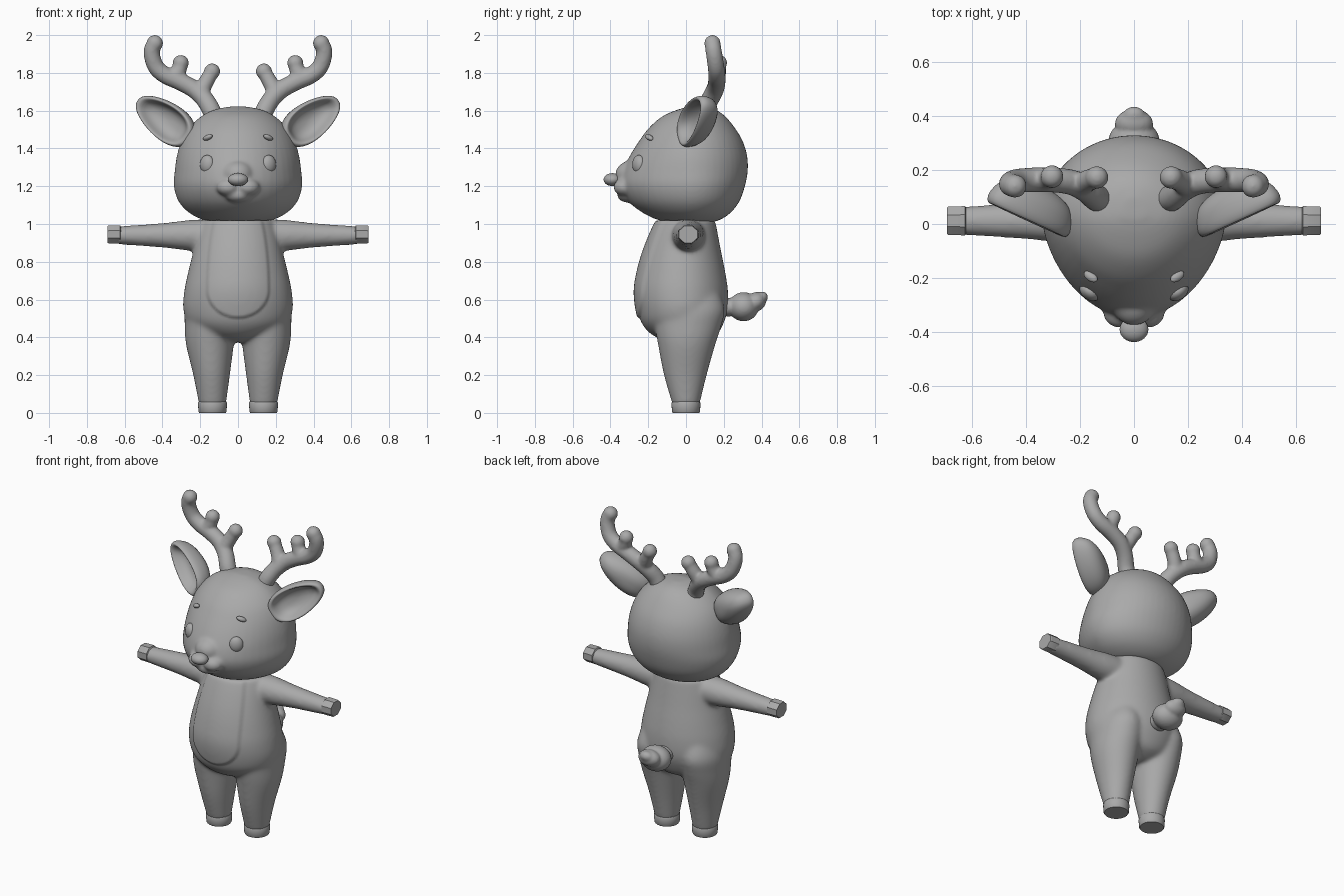
import bpy, bmesh, math
from mathutils import Vector, Matrix

cube = bpy.data.objects.get("Cube")
if cube:
    bpy.data.objects.remove(cube)

grey = bpy.data.materials.new("plain grey")
grey.use_nodes = True
GREY = (0.4, 0.4, 0.4, 1)
grey.diffuse_color = GREY
grey.node_tree.nodes["Principled BSDF"].inputs["Base Color"].default_value = GREY


def spline(rows, steps=5):
    """Pass a smooth curve through rows of numbers."""
    out = []
    for i in range(len(rows) - 1):
        quad = (rows[max(i - 1, 0)], rows[i], rows[i + 1], rows[min(i + 2, len(rows) - 1)])
        for k in range(steps):
            t = k / steps
            out.append([b + t / 2 * (c - a + t * (2 * a - 5 * b + 4 * c - d
                                                  + t * (3 * (b - c) + d - a)))
                        for a, b, c, d in zip(*quad)])
    return out + [list(rows[-1])]


def loft(bm, rings):
    """Skin a list of closed point rings and cap both ends."""
    rows = [[bm.verts.new(p) for p in ring] for ring in rings]
    n = len(rows[0])
    for a, b in zip(rows, rows[1:]):
        for i in range(n):
            bm.faces.new((a[i], a[(i + 1) % n], b[(i + 1) % n], b[i]))
    bm.faces.new(rows[0][::-1])
    bm.faces.new(rows[-1])


def level_ring(z, half, front, back, cx=0, power=1, n=48):
    """Horizontal ring; power above 1 draws the front to a point."""
    cy = min(max(0.03, front), back) if power > 1 else (front + back) / 2
    ring = []
    for i in range(n):
        t = math.tau * i / n
        c = math.cos(t)
        y = cy + (back - cy) * c if c > 0 else cy - (cy - front) * abs(c) ** power
        ring.append((cx + half * math.sin(t), y, z))
    return ring


def ball(bm, centre, radii, turn=None):
    m = Matrix.Translation(centre) @ (turn or Matrix()) @ Matrix.Diagonal((*radii, 1))
    bmesh.ops.create_uvsphere(bm, u_segments=32, v_segments=20, radius=1, matrix=m)


def tube(bm, path, r0, r1, tip):
    """Tapered round branch with a rounded tip."""
    pts = [Vector(p) for p in spline(path, 4)]
    rings = []
    for i, p in enumerate(pts):
        d = (pts[min(i + 1, len(pts) - 1)] - pts[max(i - 1, 0)]).normalized()
        u = d.cross(Vector((0, 1, 0))).normalized()
        v = d.cross(u)
        r = r0 + (r1 - r0) * i / (len(pts) - 1)
        rings.append([p + r * (u * math.cos(t) + v * math.sin(t))
                      for t in (math.tau * k / 20 for k in range(20))])
    loft(bm, rings)
    ball(bm, pts[-1], (tip, tip, tip))


def finish(name, bm, voxel=0, smooth=0, mirror=False, sharp=60):
    """Turn a bmesh into an object, optionally fused, smoothed and mirrored."""
    bmesh.ops.recalc_face_normals(bm, faces=bm.faces)
    mesh = bpy.data.meshes.new(name)
    bm.to_mesh(mesh)
    bm.free()
    mesh.materials.append(grey)
    ob = bpy.data.objects.new(name, mesh)
    bpy.context.collection.objects.link(ob)
    if voxel:
        mod = ob.modifiers.new("fuse", 'REMESH')
        mod.mode, mod.voxel_size = 'VOXEL', voxel
    if smooth:
        mod = ob.modifiers.new("soften", 'SMOOTH')
        mod.iterations, mod.factor = smooth, 0.5
    if mirror:
        ob.modifiers.new("mirror", 'MIRROR')
    bpy.ops.object.select_all(action='DESELECT')
    ob.select_set(True)
    bpy.context.view_layer.objects.active = ob
    for mod in list(ob.modifiers):
        bpy.ops.object.modifier_apply(modifier=mod.name)
    bpy.ops.object.shade_smooth_by_angle(angle=math.radians(sharp))
    return ob


# Head with a tapering face, bridge, chin and two muzzle lobes
bm = bmesh.new()
head = [(1.008, .12, -.08, .13), (1.022, .185, -.15, .18), (1.06, .26, -.23, .237),
        (1.12, .315, -.305, .283), (1.2, .34, -.345, .312), (1.28, .335, -.335, .327),
        (1.36, .324, -.298, .324), (1.44, .3, -.248, .3), (1.51, .26, -.195, .258),
        (1.57, .195, -.125, .208), (1.605, .125, -.045, .158), (1.622, .04, .02, .1)]
loft(bm, [level_ring(*row, power=1.22) for row in spline(head)])
ball(bm, (0, -.285, 1.262), (.085, .09, .075))
ball(bm, (0, -.31, 1.152), (.07, .055, .038))
for s in (-1, 1):
    ball(bm, (s * .053, -.325, 1.195), (.062, .06, .047))
finish("head", bm, .009, 16)

# Nose
bm = bmesh.new()
ball(bm, (0, -.39, 1.235), (.053, .046, .034))
finish("nose", bm)

# Eyes and brows
outward = Matrix.Rotation(math.radians(35), 4, 'Z')
bm = bmesh.new()
ball(bm, (.163, -.25, 1.315), (.042, .03, .05), outward)
finish("eyes", bm, mirror=True)
bm = bmesh.new()
ball(bm, (.16, -.194, 1.458), (.03, .017, .014),
     outward @ Matrix.Rotation(math.radians(20), 4, 'Y'))
finish("brows", bm, mirror=True)

# Ears: leaf outlines nested from the hollow, over the rim, to the rounded back
axis = Vector((.26, .12, .19)).normalized()
facing = Vector((.4, -.9, .02)).normalized()
side = facing.cross(axis).normalized()
centre = Vector((.395, .03, 1.552))
shells = [(.03, .06), (.4, .053), (.65, .03), (.78, 0), (.87, -.014), (.95, -.012),
          (1, .008), (.98, .035), (.88, .072), (.68, .1), (.38, .118), (.03, .122)]
bm = bmesh.new()
rings = []
for scale, depth in spline(shells, 2):
    ring = []
    for i in range(48):
        t = math.tau * i / 48
        width = .1 * math.copysign(abs(math.sin(t)) ** .85, math.sin(t)) * (1 - .2 * math.cos(t))
        ring.append(centre + scale * (axis * .185 * math.cos(t) + side * width) - facing * depth)
    rings.append(ring)
loft(bm, rings)
finish("ears", bm, smooth=2, mirror=True)

# Antlers: curved beam with two tines
bm = bmesh.new()
tube(bm, [(.125, .09, 1.56), (.145, .10, 1.61), (.18, .13, 1.665), (.235, .155, 1.715),
          (.31, .163, 1.755), (.38, .163, 1.785), (.43, .16, 1.825), (.453, .152, 1.88),
          (.455, .145, 1.925), (.44, .14, 1.957)], .05, .042, .044)
tube(bm, [(.2, .14, 1.69), (.17, .16, 1.75), (.137, .172, 1.808)], .044, .038, .043)
tube(bm, [(.345, .163, 1.77), (.315, .17, 1.81), (.303, .175, 1.853)], .044, .038, .043)
finish("antlers", bm, .008, 10, mirror=True)

# Body: torso, legs and arms fused together
bm = bmesh.new()
torso = [(.375, .09, -.09, .09), (.41, .18, -.175, .16), (.47, .262, -.232, .197),
         (.55, .29, -.257, .222), (.65, .284, -.266, .222), (.75, .263, -.25, .207),
         (.85, .238, -.222, .187), (.95, .213, -.183, .168), (1.02, .19, -.15, .155)]
loft(bm, [level_ring(*row) for row in spline(torso)])
legs = [(.04, .071, -.071, .071, .135), (.2, .097, -.117, .11, .14),
        (.36, .126, -.148, .155, .149), (.46, .132, -.165, .187, .15),
        (.55, .128, -.17, .205, .152), (.65, .1, -.12, .17, .145)]
arms = [(.1, .085, .09), (.24, .083, .085), (.4, .065, .068), (.65, .047, .052)]
for s in (-1, 1):
    loft(bm, [level_ring(z, w, f, b, s * cx) for z, w, f, b, cx in spline(legs)])
    loft(bm, [[(s * x, .012 + ry * math.cos(t), .94 + rz * math.sin(t))
               for t in (math.tau * k / 32 for k in range(32))] for x, rz, ry in spline(arms)])
body = finish("body", bm, .01, 20)

# Raised tummy panel pressed out of the torso front
for v in body.data.vertices:
    x, y, z = v.co
    if y < -.08 and z > .4:
        inside = (x / .168) ** 2 + ((z - .65) / (.15 if z < .65 else .6)) ** 2
        k = min(max((1.06 - inside) / .22, 0), 1)
        v.co.y -= .012 * k * k * (3 - 2 * k)

# Cuffs closing the arms and legs
bm = bmesh.new()
loft(bm, [level_ring(z, r, -r, r, .135, n=32)
          for z, r in ((0, .07), (.006, .074), (.05, .077), (.06, .073), (.062, .066))])
finish("feet", bm, mirror=True, sharp=40)
bm = bmesh.new()
loft(bm, [[(x, .012 + 1.12 * r * math.cos(t), .945 + r * math.sin(t))
           for t in (math.tau * (k + .5) / 8 for k in range(8))]
          for x, r in ((.62, .045), (.624, .052), (.685, .051), (.69, .048))])
finish("hands", bm, mirror=True, sharp=30)

# Tail: round puff with an upturned tip
bm = bmesh.new()
lift = Matrix.Rotation(math.radians(35), 4, 'X')
ball(bm, (0, .305, .562), (.095, .08, .077))
ball(bm, (0, .37, .588), (.071, .056, .05), lift)
ball(bm, (0, .392, .604), (.046, .045, .034), lift)
ball(bm, (0, .225, .56), (.06, .05, .05))
finish("tail", bm, .008, 3)
